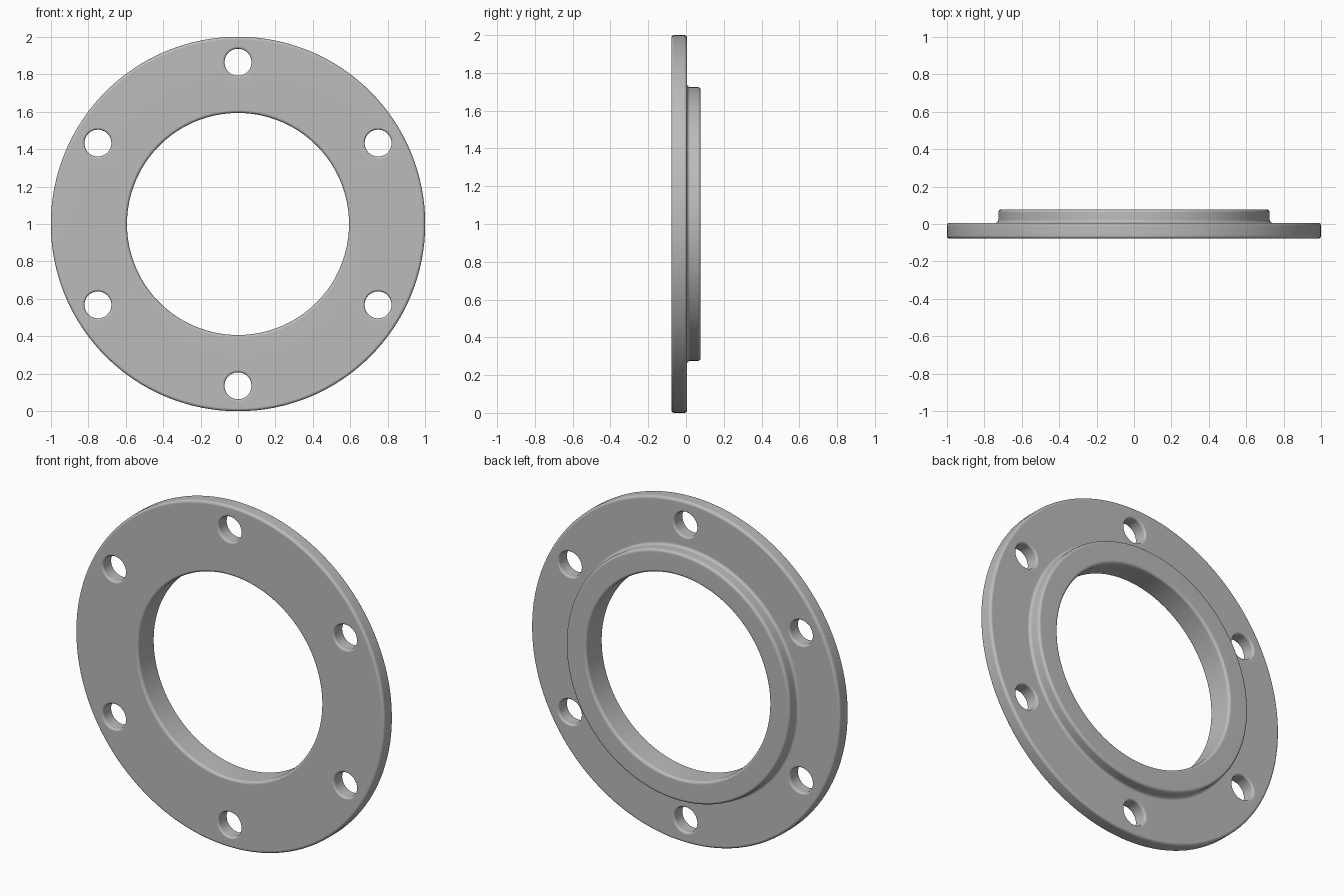
import bpy, bmesh, math
from mathutils import Matrix, Vector

if "Cube" in bpy.data.objects:
    bpy.data.objects.remove(bpy.data.objects["Cube"])

CENTRE = Vector((0, 0, 1))
FRONT, STEP, BACK = -0.078, 0.006, 0.078


def arc(cr, cy, rad, a0, a1, n=5):
    """Points (radius, y) along a rounded corner."""
    return [(cr + rad * math.cos(math.radians(a0 + (a1 - a0) * i / n)),
             cy + rad * math.sin(math.radians(a0 + (a1 - a0) * i / n)))
            for i in range(n + 1)]


def lathe(name, profile, segs, centre, closed):
    """Revolve a (radius, y) profile about a line parallel to y."""
    bm = bmesh.new()
    rings = []
    for i in range(segs):
        a = 2 * math.pi * i / segs
        rings.append([bm.verts.new((r * math.cos(a), y, r * math.sin(a))) for r, y in profile])
    n = len(profile)
    for i in range(segs):
        a, b = rings[i], rings[(i + 1) % segs]
        for j in range(n if closed else n - 1):
            k = (j + 1) % n
            bm.faces.new((a[j], a[k], b[k], b[j]))
    if not closed:
        bm.faces.new([r[0] for r in rings])
        bm.faces.new([r[-1] for r in rings])
    bmesh.ops.recalc_face_normals(bm, faces=bm.faces)
    bmesh.ops.transform(bm, matrix=Matrix.Translation(centre), verts=bm.verts)
    mesh = bpy.data.meshes.new(name)
    bm.to_mesh(mesh)
    bm.free()
    obj = bpy.data.objects.new(name, mesh)
    bpy.context.collection.objects.link(obj)
    return obj


# Flange plate with raised collar and rounded edges
e = 0.016
inner, hub, rim = 0.593, 0.725, 1.0
profile = (arc(inner + e, FRONT + e, e, 180, 270)
           + arc(rim - e, FRONT + e, e, -90, 0)
           + arc(rim - e, STEP - e, e, 0, 90)
           + arc(hub + e, STEP + e, e, 270, 180)
           + arc(hub - e, BACK - e, e, 0, 90)
           + arc(inner + e, BACK - e, e, 90, 180))
flange = lathe("flange_ring", profile, 128, CENTRE, True)

metal = bpy.data.materials.new("grey_metal")
metal.diffuse_color = (0.5, 0.5, 0.5, 1)
metal.use_nodes = True
metal.node_tree.nodes["Principled BSDF"].inputs["Base Color"].default_value = metal.diffuse_color
flange.data.materials.append(metal)

# Six bolt holes with rounded mouths
h, f = 0.072, 0.012
hole = ([(h + f, FRONT - 0.03)] + arc(h + f, FRONT + f, f, 270, 180)
        + arc(h + f, STEP - f, f, 180, 90) + [(h + f, STEP + 0.03)])
for i in range(6):
    a = math.radians(90 + 60 * i)
    pos = CENTRE + 0.864 * Vector((math.cos(a), 0, math.sin(a)))
    cutter = lathe("bolt_hole_cutter", hole, 40, pos, False)
    cutter.hide_render = True
    mod = flange.modifiers.new("bolt_hole", 'BOOLEAN')
    mod.operation = 'DIFFERENCE'
    mod.solver = 'EXACT'
    mod.object = cutter

# Bake the cuts, remove the cutters and smooth the rounded edges
bpy.context.view_layer.update()
dg = bpy.context.evaluated_depsgraph_get()
cut_mesh = bpy.data.meshes.new_from_object(flange.evaluated_get(dg))
flange.modifiers.clear()
flange.data = cut_mesh
cut_mesh.materials.clear()
cut_mesh.materials.append(metal)
for o in list(bpy.data.objects):
    if o.name.startswith("bolt_hole_cutter"):
        bpy.data.objects.remove(o)
bpy.context.view_layer.objects.active = flange
flange.select_set(True)
bpy.ops.object.shade_smooth_by_angle(angle=math.radians(35))
weighted = flange.modifiers.new("flat_face_normals", 'WEIGHTED_NORMAL')
weighted.keep_sharp = True
